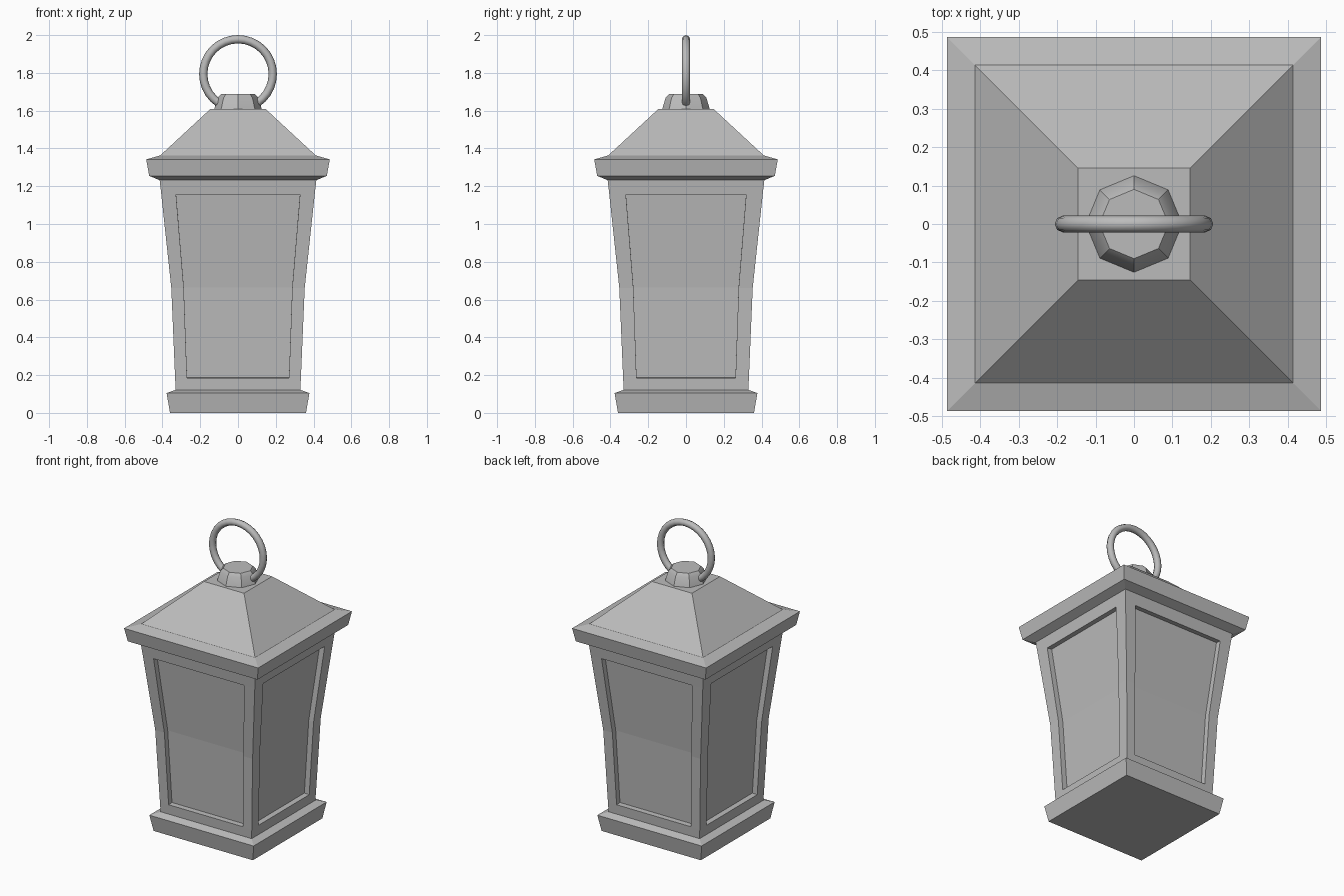
import bpy, bmesh, math
from mathutils import Matrix, Vector

cube = bpy.data.objects.get("Cube")
if cube:
    bpy.data.objects.remove(cube, do_unlink=True)

GREY = (0.5, 0.5, 0.5, 1)
grey = bpy.data.materials.new("grey metal")
grey.use_nodes = True
grey.diffuse_color = GREY
grey.node_tree.nodes["Principled BSDF"].inputs["Base Color"].default_value = GREY


def finish(name, bm):
    mesh = bpy.data.meshes.new(name)
    bmesh.ops.recalc_face_normals(bm, faces=bm.faces)
    bm.to_mesh(mesh)
    bm.free()
    mesh.materials.append(grey)
    obj = bpy.data.objects.new(name, mesh)
    bpy.context.collection.objects.link(obj)
    return obj


def smooth(obj, angle):
    bpy.ops.object.select_all(action="DESELECT")
    obj.select_set(True)
    bpy.context.view_layer.objects.active = obj
    bpy.ops.object.shade_smooth_by_angle(angle=math.radians(angle))


def loft(name, profile, sides, turn=0.0):
    """Stack regular polygons of (corner radius, height) and close both ends."""
    bm = bmesh.new()
    rings = []
    for r, z in profile:
        angles = [turn + math.tau * i / sides for i in range(sides)]
        rings.append([bm.verts.new((r * math.cos(a), r * math.sin(a), z)) for a in angles])
    for low, high in zip(rings, rings[1:]):
        for i in range(sides):
            j = (i + 1) % sides
            bm.faces.new((low[i], low[j], high[j], high[i]))
    bm.faces.new(rings[0][::-1])
    bm.faces.new(rings[-1])
    return finish(name, bm)


def square_loft(name, profile):
    return loft(name, [(h * math.sqrt(2), z) for h, z in profile], 4, math.pi / 4)


# Flared foot, eave slab and roof
square_loft("base", [(0.36, 0), (0.378, 0.105), (0.33, 0.122)])
square_loft("eave", [(0.41, 1.23), (0.47, 1.255), (0.486, 1.342), (0.415, 1.362)])
square_loft("roof", [(0.415, 1.36), (0.145, 1.61)])

# Body: four framed sides with sunken panels; rows are height, half width, panel half width
rows = [(0.12, 0.33, 0.27), (0.185, 0.333, 0.27), (0.66, 0.353, 0.287),
        (1.155, 0.406, 0.328), (1.235, 0.415, 0.328)]
body = bmesh.new()
for side in range(4):
    spin = Matrix.Rotation(side * math.pi / 2, 4, "Z")
    narrow = 0.97 if side % 2 else 1.0
    grid = [[body.verts.new(spin @ Vector((x, -w, z)))
             for x in (-w, -p * narrow, p * narrow, w)] for z, w, p in rows]
    panel = []
    for r in range(4):
        for c in range(3):
            face = body.faces.new((grid[r][c], grid[r][c + 1],
                                   grid[r + 1][c + 1], grid[r + 1][c]))
            if c == 1 and r in (1, 2):
                panel.append(face)
    body.normal_update()
    bmesh.ops.inset_region(body, faces=panel, thickness=0, depth=-0.035,
                           use_even_offset=True)
bmesh.ops.remove_doubles(body, verts=body.verts, dist=0.0005)
finish("body", body)

# Octagonal cap and carrying ring
cap = loft("cap", [(0.127, 1.605), (0.108, 1.668), (0.09, 1.688)], 8, math.pi / 2)
smooth(cap, 30)
bpy.ops.mesh.primitive_torus_add(major_radius=0.184, minor_radius=0.022,
                                 major_segments=32, minor_segments=8,
                                 location=(0, 0, 1.794), rotation=(math.pi / 2, 0, 0))
ring = bpy.context.object
ring.name = "carrying_ring"
ring.data.materials.append(grey)
smooth(ring, 60)
